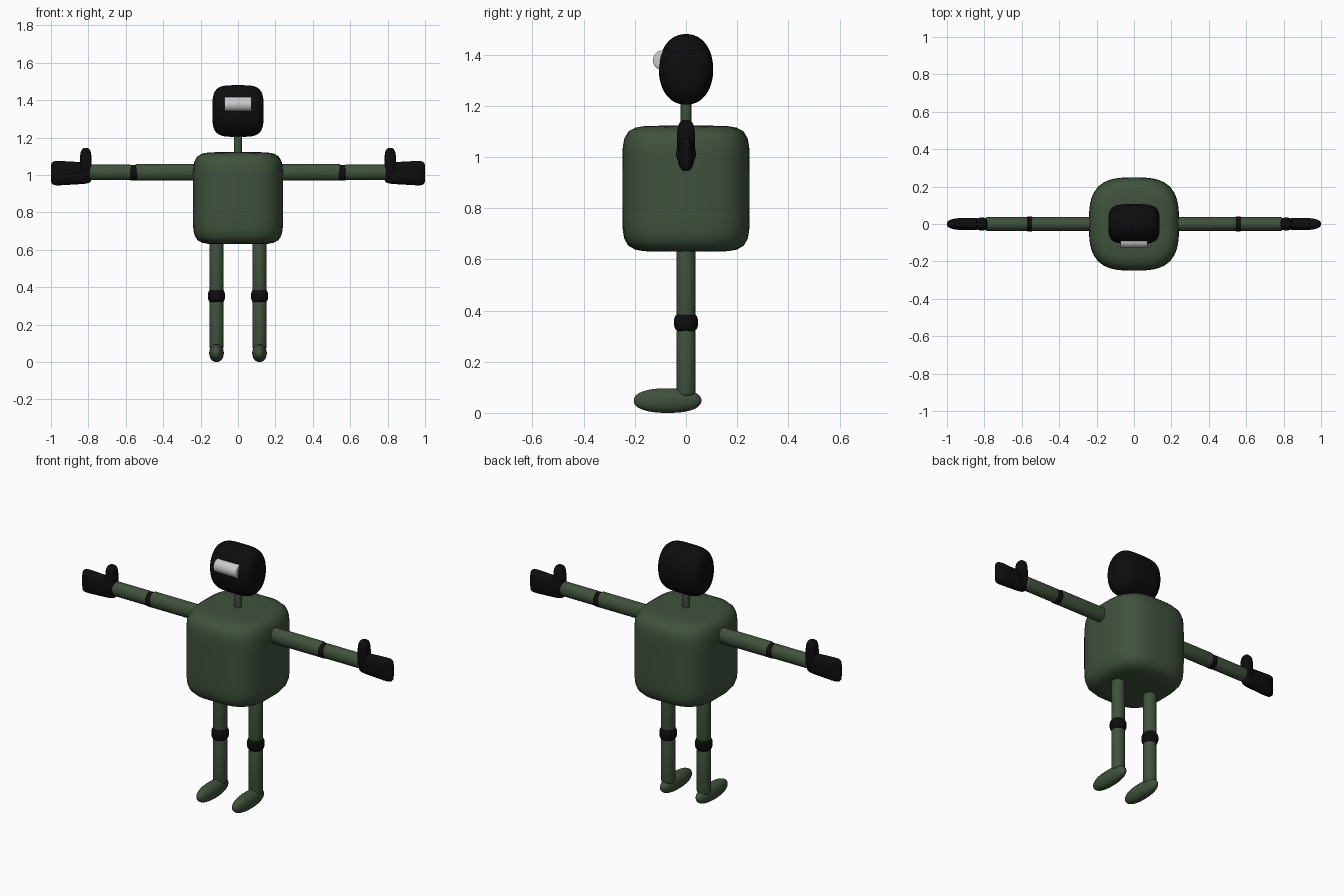
import bpy, bmesh
from mathutils import Vector, Matrix

if "Cube" in bpy.data.objects:
    bpy.data.objects.remove(bpy.data.objects["Cube"])


def material(name, rgb):
    m = bpy.data.materials.new(name)
    m.diffuse_color = (*rgb, 1)
    m.use_nodes = True
    m.node_tree.nodes["Principled BSDF"].inputs["Base Color"].default_value = m.diffuse_color
    return m


GREEN = material("dark_green", (0.05, 0.085, 0.045))
BLACK = material("black", (0.004, 0.004, 0.004))


def finish(name, bm, mat, mirror):
    bmesh.ops.recalc_face_normals(bm, faces=bm.faces)
    me = bpy.data.meshes.new(name)
    bm.to_mesh(me)
    bm.free()
    ob = bpy.data.objects.new(name, me)
    bpy.context.collection.objects.link(ob)
    if mat:
        me.materials.append(mat)
    for p in me.polygons:
        p.use_smooth = True
    if mirror:
        ob.modifiers.new("Mirror", 'MIRROR')
    return ob


def blob(name, centre, half, p, q, axis=2, mat=None, mirror=False):
    """Rounded block: p squares the section across the axis, q the profile along it."""
    bm = bmesh.new()
    bmesh.ops.create_uvsphere(bm, u_segments=48, v_segments=32, radius=1)
    a, b = (axis + 1) % 3, (axis + 2) % 3
    for v in bm.verts:
        d = [abs(v.co.x), abs(v.co.y), abs(v.co.z)]
        f = ((d[a] ** p + d[b] ** p) ** (q / p) + d[axis] ** q) ** (1 / q)
        v.co = Vector([centre[i] + half[i] * v.co[i] / f for i in range(3)])
    return finish(name, bm, mat, mirror)


def rod(name, start, length, r1, r2, axis, mat=None, mirror=False, bevel=0.012):
    """Rounded cylinder along x or z; r1, r2 are the two cross radii."""
    bm = bmesh.new()
    bmesh.ops.create_cone(bm, cap_ends=True, segments=32, radius1=1, radius2=1, depth=1)
    bmesh.ops.scale(bm, vec=(r1, r2, length), verts=bm.verts)
    bmesh.ops.translate(bm, vec=(0, 0, length / 2), verts=bm.verts)
    rims = [e for e in bm.edges if abs(e.verts[0].co.z - e.verts[1].co.z) < 1e-5]
    bmesh.ops.bevel(bm, geom=rims, offset=bevel, segments=4, profile=0.5, affect='EDGES')
    if axis == 'X':
        bmesh.ops.rotate(bm, cent=(0, 0, 0), matrix=Matrix.Rotation(1.5707963, 3, 'Y'), verts=bm.verts)
    bmesh.ops.translate(bm, vec=start, verts=bm.verts)
    return finish(name, bm, mat, mirror)


# Body, neck, head and visor
blob("torso", (0, 0, 0.876), (0.241, 0.249, 0.246), 3.1, 7, mat=GREEN)
rod("neck", (0, 0, 1.08), 0.18, 0.022, 0.021, 'Z', GREEN, bevel=0.004)
blob("head", (0, 0, 1.342), (0.137, 0.106, 0.138), 2.15, 4, axis=0, mat=BLACK)
rod("visor", (-0.073, -0.09, 1.378), 0.146, 0.039, 0.039, 'X', bevel=0.007)

# Arms
rod("upper_arm", (0.18, 0, 1.015), 0.37, 0.045, 0.038, 'X', GREEN, True)
rod("elbow", (0.535, 0, 1.012), 0.045, 0.042, 0.039, 'X', BLACK, True)
rod("forearm", (0.565, 0, 1.014), 0.23, 0.041, 0.037, 'X', GREEN, True)

# Hands: the palm is slightly taller towards the finger tips
palm = blob("palm", (0.892, 0, 1.01), (0.108, 0.033, 0.064), 7, 2.5, axis=1, mat=BLACK, mirror=True)
for v in palm.data.vertices:
    v.co.z = 1.01 + (v.co.z - 1.01) * (1 + 0.9 * (v.co.x - 0.93))
blob("thumb", (0.814, 0, 1.06), (0.031, 0.035, 0.084), 2.6, 3.2, mat=BLACK, mirror=True)

# Legs and feet
rod("thigh", (0.115, 0, 0.36), 0.32, 0.038, 0.038, 'Z', GREEN, True)
blob("knee", (0.115, 0, 0.353), (0.046, 0.047, 0.042), 2.1, 2.6, mat=BLACK, mirror=True)
rod("shin", (0.115, 0, 0.062), 0.27, 0.038, 0.038, 'Z', GREEN, True, bevel=0.02)
blob("foot", (0.115, -0.072, 0.048), (0.039, 0.132, 0.048), 2.1, 2.3, axis=1, mat=GREEN, mirror=True)
